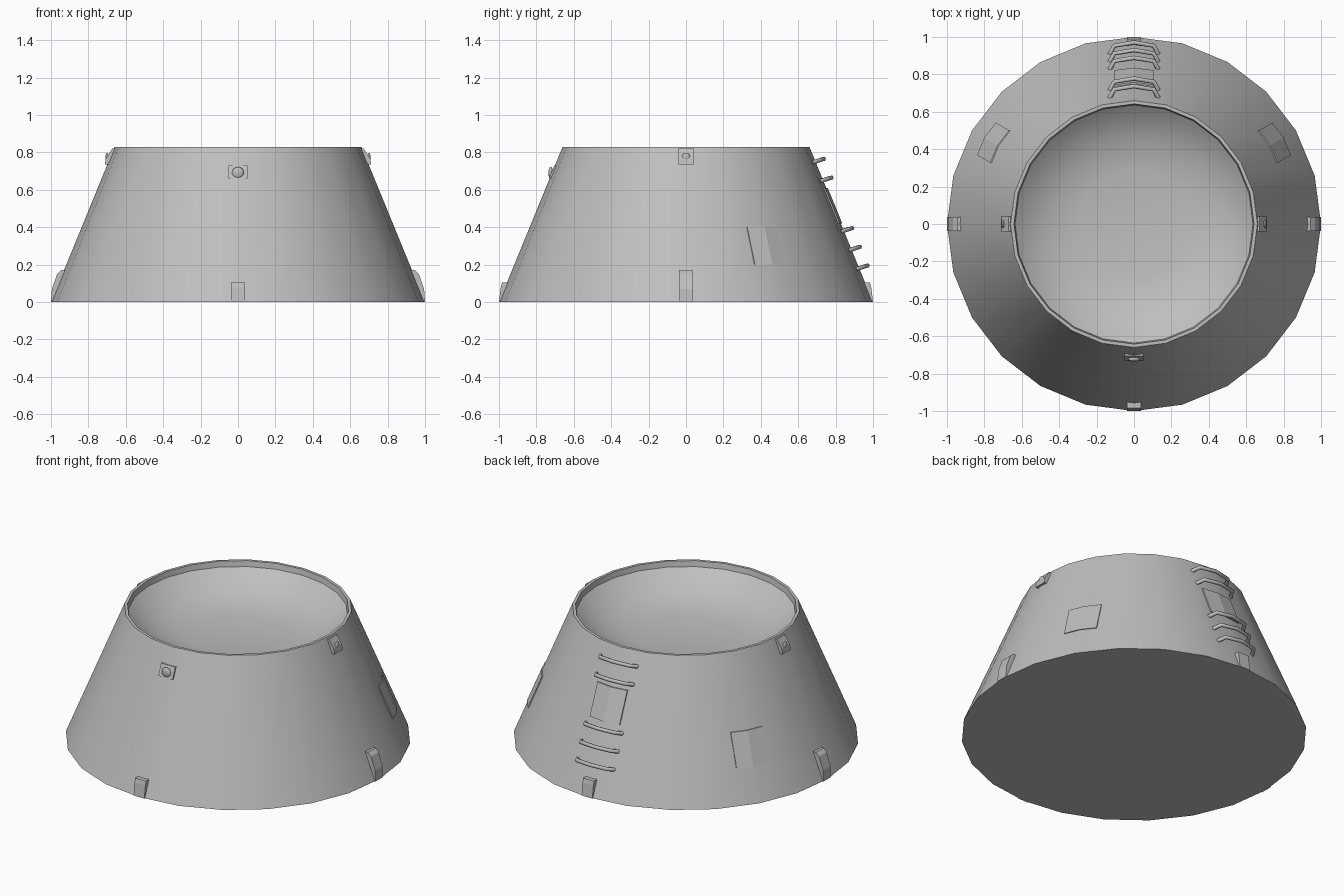
import bpy, bmesh
from math import radians, sin, cos, pi
from mathutils import Vector, Matrix

cube = bpy.data.objects.get("Cube")
if cube:
    bpy.data.objects.remove(cube)

SIDES, TOP, SLOPE = 24, 0.83, 0.41

grey = bpy.data.materials.new("mid_grey")
grey.use_nodes = True
colour = (0.52, 0.52, 0.52, 1)
grey.diffuse_color = colour
grey.node_tree.nodes["Principled BSDF"].inputs["Base Color"].default_value = colour


def finish(name, bm, smooth=None):
    bmesh.ops.recalc_face_normals(bm, faces=bm.faces)
    mesh = bpy.data.meshes.new(name)
    bm.to_mesh(mesh)
    bm.free()
    ob = bpy.data.objects.new(name, mesh)
    bpy.context.collection.objects.link(ob)
    mesh.materials.append(grey)
    if smooth:
        bpy.ops.object.select_all(action='DESELECT')
        ob.select_set(True)
        bpy.context.view_layer.objects.active = ob
        bpy.ops.object.shade_smooth_by_angle(angle=radians(smooth))
    return ob


def wall(z):
    return 1 - SLOPE * z


def polar(r, t, z):
    return Vector((r * cos(t), r * sin(t), z))


# Tapered shell with a shallow dish in its top
def lathe(name, profile):
    bm = bmesh.new()
    rings = [[bm.verts.new(polar(r, 2 * pi * i / SIDES, z)) for i in range(SIDES)]
             for r, z in profile]
    for a, b in zip(rings, rings[1:]):
        for i in range(SIDES):
            j = (i + 1) % SIDES
            bm.faces.new((a[i], a[j], b[j], b[i]))
    bm.faces.new(rings[0])
    bm.faces.new(rings[-1])
    finish(name, bm, 35)


lathe("tapered_body", [(1, 0), (wall(TOP), TOP), (0.642, TOP), (0.636, 0.795),
                       (0.60, 0.765), (0.53, 0.72), (0.43, 0.677), (0.29, 0.65)])


# Block with a radius/height outline, extruded sideways at a given heading
def block(name, outline, half, heading):
    bm = bmesh.new()
    face = bm.faces.new([bm.verts.new((r, -half, z)) for r, z in outline])
    ext = bmesh.ops.extrude_face_region(bm, geom=[face])
    moved = [v for v in ext["geom"] if isinstance(v, bmesh.types.BMVert)]
    bmesh.ops.translate(bm, verts=moved, vec=(0, 2 * half, 0))
    bm.transform(Matrix.Rotation(radians(heading), 4, 'Z'))
    finish(name, bm)


# Small round stud lying against the sloped wall
def stud(name, z, offset, size, heading):
    bm = bmesh.new()
    bmesh.ops.create_uvsphere(bm, u_segments=12, v_segments=8, radius=size)
    bm.transform(Matrix.Rotation(radians(heading), 4, 'Z')
                 @ Matrix.Translation((wall(z) + offset, 0, z))
                 @ Matrix.Diagonal((0.4, 1, 1, 1)))
    finish(name, bm, 60)


tall = [(0.90, 0), (1.0, 0), (0.995, 0.07), (0.967, 0.15), (0.945, 0.17), (0.90, 0.17)]
short = [(0.92, 0), (1.0, 0), (0.99, 0.08), (0.983, 0.105), (0.92, 0.105)]
upper = [(0.64, 0.735), (0.712, 0.735), (0.706, 0.77), (0.672, 0.82), (0.64, 0.82)]
for side, heading in (("left", 0), ("right", 180)):
    block(side + "_base_bracket", tall, 0.038, heading)
    block(side + "_upper_bracket", upper, 0.04, heading)
    stud(side + "_upper_stud", 0.775, 0.018, 0.022, heading)
for side, heading in (("back", 90), ("front", -90)):
    block(side + "_base_bracket", short, 0.038, heading)

# Front socket plate
block("front_socket_plate", [(0.68, 0.66), (wall(0.66) + 0.004, 0.66),
                             (wall(0.73) + 0.004, 0.73), (0.68, 0.73)], 0.05, -90)
stud("front_socket_stud", 0.69, 0.006, 0.032, -90)


# Thin hatch folded along a corner of the shell
def hatch(name, heading, low, high, half, lift):
    bm = bmesh.new()
    rows = []
    for z in (low, high):
        for r in (wall(z) - 0.02, wall(z) + lift):
            rows.append([bm.verts.new((r - abs(s) * half * sin(pi / SIDES) / cos(pi / SIDES),
                                       s * half, z)) for s in (-1, 0, 1)])
    lo_in, lo_out, hi_in, hi_out = rows
    loop = [lo_in, lo_out, hi_out, hi_in]
    for a, b in zip(loop, loop[1:] + loop[:1]):
        for i in range(2):
            bm.faces.new((a[i], a[i + 1], b[i + 1], b[i]))
    for i in (0, 2):
        bm.faces.new([row[i] for row in loop])
    bm.transform(Matrix.Rotation(radians(heading), 4, 'Z'))
    finish(name, bm)


hatch("left_hatch", 30, 0.2, 0.4, 0.1, 0.006)
hatch("right_hatch", 150, 0.2, 0.4, 0.1, 0.006)
hatch("back_hatch", 90, 0.42, 0.61, 0.105, 0.008)

# Ladder rungs: bent bars rising out of the back wall
for n, z in enumerate((0.175, 0.275, 0.375, 0.645, 0.745), 1):
    r = wall(z)
    curve = bpy.data.curves.new("ladder_rung", 'CURVE')
    curve.dimensions = '3D'
    curve.bevel_depth = 0.012
    curve.bevel_resolution = 1
    curve.use_fill_caps = True
    path = [(-0.13, r - 0.02, z), (-0.105, r + 0.025, z + 0.015), (0, r + 0.042, z + 0.02),
            (0.105, r + 0.025, z + 0.015), (0.13, r - 0.02, z)]
    spline = curve.splines.new('POLY')
    spline.points.add(len(path) - 1)
    for point, co in zip(spline.points, path):
        point.co = (*co, 1)
    curve.materials.append(grey)
    rung = bpy.data.objects.new("ladder_rung_%d" % n, curve)
    bpy.context.collection.objects.link(rung)
